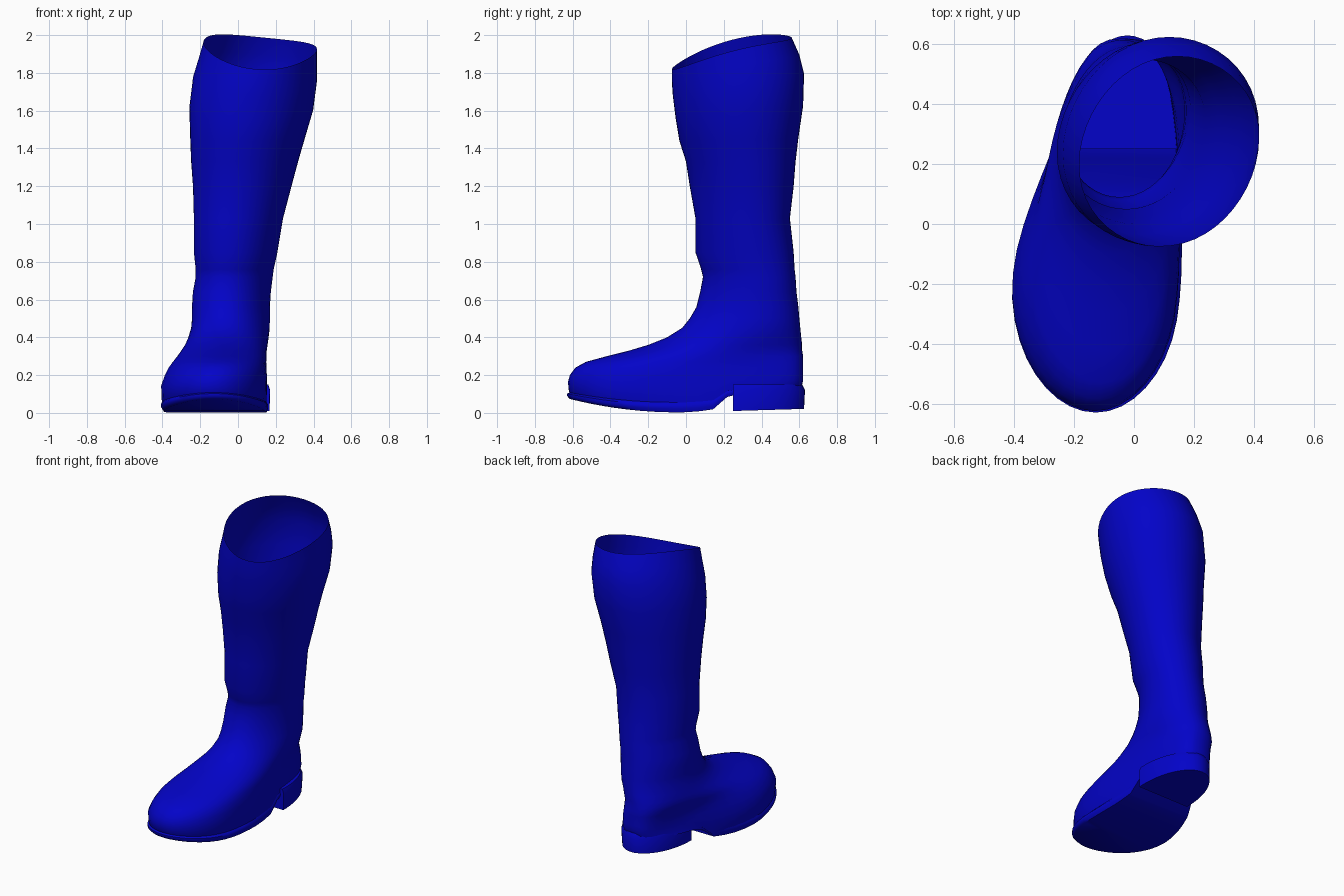
import bpy, bmesh, math

cube = bpy.data.objects.get("Cube")
if cube:
    bpy.data.objects.remove(cube, do_unlink=True)

SEGMENTS = 48

blue = bpy.data.materials.new("deep_blue_rubber")
blue.use_nodes = True
colour = (0.001, 0.001, 0.58, 1)
blue.diffuse_color = colour
blue.node_tree.nodes["Principled BSDF"].inputs["Base Color"].default_value = colour


def smooth(value):
    value = min(max(value, 0), 1)
    return value * value * (3 - 2 * value)


def mix(a, b, factor):
    return a + (b - a) * factor


def ring(height, back, front, x_min, x_max):
    """Closed section: a skewed ellipse when short, an egg with a broad toe when long."""
    middle, half = (x_min + x_max) / 2, (x_max - x_min) / 2
    stretch = min(max((back - front - 0.7) / 0.55, 0), 1)
    skew = 0.028 * smooth(height / 0.6)
    toe_width = half * (1 + 0.15 * stretch)
    heel_width = mix(half, 0.19, stretch)
    heel_x = mix(middle + skew, -0.025, stretch)
    toe_x = middle - skew
    points = []
    for i in range(SEGMENTS):
        angle = math.tau * i / SEGMENTS
        along = (1 - math.cos(angle)) / 2
        side = math.sin(angle)
        # A blunter back end keeps the heel round
        power = mix(1, 0.65, stretch) if along < 0.5 else 1
        side = math.copysign(abs(side) ** power, side)
        centre = mix(heel_x, toe_x, smooth(along * (1 + 0.4 * stretch)))
        x = centre + mix(heel_width, toe_width, smooth(along)) * side
        points.append((x, mix(back, front, along), height, angle))
    return points


def sole_height(y):
    """Underside line: raised toe, flat tread, sharp lift before the heel."""
    toe = max(0, -y - 0.05) / 0.57
    return 0.003 + 0.072 * toe ** 2 + 0.02 * smooth(y / 0.2) + 0.08 * smooth((y - 0.17) / 0.07)


def follow_sole(x, y, z, angle):
    base = sole_height(y)
    return mix(base, 0.2, z / 0.2) if z < 0.2 else z


def shape_boot(x, y, z, angle):
    """Follow the sole below, and slant the rim above."""
    if z <= 1.4:
        return follow_sole(x, y, z, angle)
    rim = 1.924 + 0.083 * math.cos(angle) - 0.03 * math.sin(angle) - 0.021 * math.cos(2 * angle)
    return mix(1.4, rim, (z - 1.4) / 0.52)


def tilt_heel(x, y, z, angle):
    return z + 0.03 * (y - 0.25) if z < 0.05 else z


def loft(name, rows, shape, closed_top=True, cut_y=None):
    bm = bmesh.new()
    loops = []
    for row in rows:
        loops.append([bm.verts.new((p[0], p[1], shape(*p))) for p in ring(*row)])
    for low, high in zip(loops, loops[1:]):
        for i in range(SEGMENTS):
            j = (i + 1) % SEGMENTS
            bm.faces.new((low[i], low[j], high[j], high[i]))
    # Cap with strips across the width so a curved underside stays clean
    caps = [loops[0]] + ([loops[-1]] if closed_top else [])
    for loop in caps:
        for i in range(SEGMENTS // 2):
            quad = [loop[i], loop[i + 1], loop[-i - 1], loop[-i % SEGMENTS]]
            corners = list(dict.fromkeys(quad))
            if len(corners) > 2:
                bm.faces.new(corners)
    if cut_y is not None:
        geometry = bm.verts[:] + bm.edges[:] + bm.faces[:]
        bmesh.ops.bisect_plane(bm, geom=geometry, plane_co=(0, cut_y, 0),
                               plane_no=(0, 1, 0), clear_inner=True)
        bmesh.ops.holes_fill(bm, edges=[e for e in bm.edges if e.is_boundary])
    bmesh.ops.recalc_face_normals(bm, faces=bm.faces[:])
    mesh = bpy.data.meshes.new(name)
    bm.to_mesh(mesh)
    bm.free()
    mesh.materials.append(blue)
    obj = bpy.data.objects.new(name, mesh)
    bpy.context.collection.objects.link(obj)
    bpy.ops.object.select_all(action="DESELECT")
    obj.select_set(True)
    bpy.context.view_layer.objects.active = obj
    bpy.ops.object.shade_smooth_by_angle(angle=math.radians(50))


# Foot and shaft: height, back, front, right edge, left edge
boot_rows = [
    (0.02, 0.60, -0.60, -0.40, 0.14),
    (0.06, 0.61, -0.62, -0.415, 0.155),
    (0.14, 0.62, -0.625, -0.415, 0.16),
    (0.20, 0.62, -0.615, -0.39, 0.16),
    (0.24, 0.62, -0.585, -0.365, 0.155),
    (0.27, 0.62, -0.53, -0.34, 0.15),
    (0.30, 0.62, -0.42, -0.315, 0.15),
    (0.33, 0.615, -0.30, -0.295, 0.15),
    (0.36, 0.615, -0.20, -0.275, 0.155),
    (0.40, 0.61, -0.10, -0.26, 0.16),
    (0.45, 0.605, -0.02, -0.245, 0.165),
    (0.50, 0.60, 0.02, -0.24, 0.165),
    (0.56, 0.595, 0.055, -0.24, 0.165),
    (0.64, 0.585, 0.075, -0.235, 0.17),
    (0.72, 0.58, 0.09, -0.22, 0.18),
    (0.76, 0.575, 0.08, -0.22, 0.185),
    (0.85, 0.57, 0.05, -0.23, 0.205),
    (1.03, 0.55, 0.05, -0.23, 0.235),
    (1.20, 0.57, 0.02, -0.235, 0.28),
    (1.33, 0.58, 0, -0.245, 0.315),
    (1.45, 0.595, -0.035, -0.25, 0.35),
    (1.60, 0.62, -0.055, -0.255, 0.395),
    (1.75, 0.625, -0.07, -0.235, 0.415),
    (1.84, 0.60, -0.075, -0.205, 0.415),
    (1.92, 0.56, -0.075, -0.18, 0.415),
]
loft("boot_body", boot_rows, shape_boot, closed_top=False)

# Tread with a slim welt lip around the foot
sole_rows = [
    (0, 0.59, -0.615, -0.405, 0.15),
    (0.02, 0.60, -0.63, -0.42, 0.165),
    (0.04, 0.60, -0.63, -0.42, 0.165),
    (0.055, 0.59, -0.615, -0.41, 0.15),
]
loft("sole", sole_rows, follow_sole)

# Heel block, cut straight at its front
heel_rows = [
    (0.01, 0.625, -0.07, -0.217, 0.167),
    (0.12, 0.63, -0.07, -0.22, 0.17),
    (0.15, 0.615, -0.07, -0.21, 0.16),
]
loft("heel", heel_rows, tilt_heel, cut_y=0.25)
